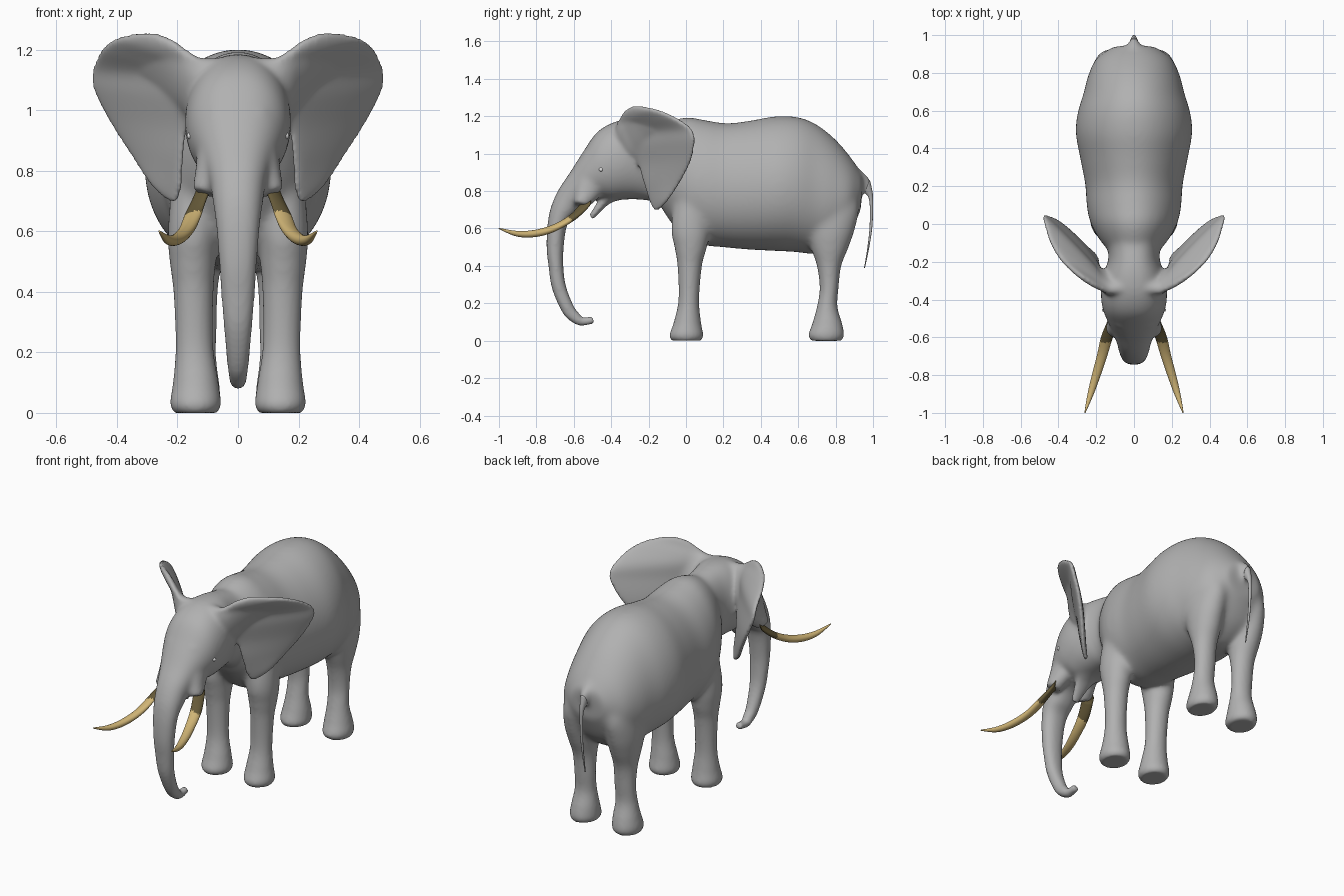
import bpy
import bmesh
import math
from mathutils import Vector

old = bpy.data.objects.get("Cube")
if old:
    bpy.data.objects.remove(old, do_unlink=True)


def material(name, color):
    mat = bpy.data.materials.new(name)
    mat.use_nodes = True
    rgba = (*color, 1)
    mat.diffuse_color = rgba
    mat.node_tree.nodes["Principled BSDF"].inputs["Base Color"].default_value = rgba
    return mat


grey = material("grey skin", (.44, .44, .44))
ivory = material("ivory", (.63, .46, .18))
root_brown = material("tusk root brown", (.13, .1, .04))
eye_white = material("eye white", (.9, .9, .9))


def smooth_rows(rows, steps):
    """Catmull-Rom interpolation of rows of numbers."""
    result = []
    last = len(rows) - 1
    for i in range(last):
        a, b, c, d = (rows[min(max(k, 0), last)] for k in range(i - 1, i + 3))
        for s in range(steps):
            t = s / steps
            result.append([
                q + t * (r - p + t * (2 * p - 5 * q + 4 * r - u + t * (3 * (q - r) + u - p))) / 2
                for p, q, r, u in zip(a, b, c, d)])
    return result + [list(rows[-1])]


def loft(name, rows, mat, side=1, steps=6, sides=56, bias=0, power=1):
    """Skin oval sections; each row is two opposite edge points and a half width."""
    rows = smooth_rows(rows, steps)
    edges = [(Vector(r[:3]), Vector(r[3:6]), r[6]) for r in rows]
    mids = [(p + q) / 2 for p, q, w in edges]
    bm = bmesh.new()
    rings = []
    for i, (p, q, w) in enumerate(edges):
        tangent = mids[min(i + 1, len(mids) - 1)] - mids[max(i - 1, 0)]
        half = (p - q) / 2
        across = half.cross(tangent).normalized()
        ring = []
        for k in range(sides):
            ang = math.tau * k / sides
            c, s = math.cos(ang), math.sin(ang)
            width = math.copysign(abs(s) ** power, s) * w
            co = mids[i] + half * (c - bias * s * s) + across * width
            co.x *= side
            ring.append(bm.verts.new(co))
        rings.append(ring)
    for lower, upper in zip(rings, rings[1:]):
        for k in range(sides):
            n = (k + 1) % sides
            bm.faces.new((lower[k], lower[n], upper[n], upper[k]))
    bm.faces.new(rings[0])
    bm.faces.new(rings[-1])
    bmesh.ops.recalc_face_normals(bm, faces=bm.faces)
    mesh = bpy.data.meshes.new(name)
    bm.to_mesh(mesh)
    bm.free()
    mesh.materials.append(mat)
    mesh.shade_smooth()
    obj = bpy.data.objects.new(name, mesh)
    bpy.context.collection.objects.link(obj)
    return obj


def planar(rows):
    """Rows of (y, z) front edge, (y, z) back edge and half width on the midline."""
    return [(0, a, b, 0, c, d, w) for a, b, c, d, w in rows]


def leg_rows(rows):
    """Rows of height, x centre, front y, back y and half width."""
    return [(x, f, z, x, b, z, w) for z, x, f, b, w in rows]


# Torso from chest to rump
torso = planar([
    (-.17, 1.12, -.15, .75, .11), (-.1, 1.165, -.1, .66, .17),
    (0, 1.195, 0, .54, .228), (.1, 1.18, .1, .51, .25),
    (.22, 1.163, .2, .5, .258), (.35, 1.178, .33, .488, .283),
    (.48, 1.2, .48, .48, .308), (.6, 1.195, .58, .475, .298),
    (.7, 1.155, .68, .465, .268), (.8, 1.075, .77, .48, .243),
    (.885, .975, .865, .56, .2), (.945, .885, .935, .7, .11)])

# Neck, head and trunk in one sweep
head = planar([
    (-.05, 1.15, -.08, .68, .15), (-.18, 1.175, -.17, .74, .135),
    (-.28, 1.185, -.25, .755, .16), (-.38, 1.17, -.33, .755, .175),
    (-.475, 1.115, -.4, .75, .168), (-.55, 1.01, -.45, .76, .145),
    (-.62, .9, -.5, .75, .115), (-.68, .81, -.54, .73, .095),
    (-.72, .72, -.585, .68, .083), (-.74, .62, -.635, .62, .072),
    (-.745, .5, -.655, .49, .062), (-.735, .4, -.655, .38, .055),
    (-.715, .275, -.64, .285, .046), (-.66, .15, -.6, .185, .036),
    (-.61, .1, -.57, .145, .03), (-.56, .08, -.55, .125, .026),
    (-.49, .092, -.5, .13, .02)])

# Lower lip below the mouth
jaw = planar([
    (-.3, .85, -.28, .765, .1), (-.4, .82, -.38, .745, .08),
    (-.46, .76, -.43, .715, .05), (-.515, .675, -.5, .645, .022)])

front_leg = leg_rows([
    (.9, .12, -.04, .12, .08), (.62, .147, -.08, .13, .085),
    (.5, .149, -.062, .112, .077), (.4, .147, -.045, .085, .066),
    (.22, .144, -.04, .07, .062), (.1, .14, -.065, .08, .075),
    (.03, .14, -.088, .092, .084), (0, .14, -.075, .08, .07)])

rear_leg = leg_rows([
    (.88, .1, .62, .88, .08), (.72, .13, .62, .925, .09),
    (.6, .14, .635, .905, .092), (.5, .138, .665, .87, .083),
    (.4, .135, .7, .83, .068), (.28, .133, .715, .815, .062),
    (.18, .135, .7, .81, .063), (.09, .137, .675, .835, .076),
    (.03, .14, .655, .845, .082), (0, .14, .67, .83, .07)])

# Cheek swelling that holds the tusk
socket = [
    (.06, -.55, 1, .06, -.4, .92, .065), (.085, -.59, .84, .085, -.455, .78, .055),
    (.112, -.6, .735, .112, -.525, .715, .042)]

# Fillet that carries the forehead out into the ear
crest = [
    (0, -.34, 1.178, 0, -.27, .95, .07), (.12, -.355, 1.172, .12, -.27, .95, .055),
    (.19, -.325, 1.195, .19, -.235, 1, .032), (.26, -.28, 1.218, .26, -.195, 1.06, .014),
    (.33, -.225, 1.225, .33, -.155, 1.12, .003)]

# Ear ribs from the lower lobe to the upper rim
ear = [
    (.2, -.17, .7, .22, -.15, .695, .009), (.185, -.2, .76, .28, -.1, .745, .014),
    (.18, -.23, .85, .35, -.03, .85, .018), (.165, -.26, .95, .42, .025, .96, .021),
    (.14, -.31, 1.04, .475, .045, 1.07, .022), (.12, -.34, 1.11, .477, .02, 1.14, .022),
    (.11, -.36, 1.14, .445, -.09, 1.208, .022), (.11, -.37, 1.15, .385, -.19, 1.243, .02),
    (.14, -.365, 1.175, .29, -.275, 1.255, .017), (.18, -.35, 1.2, .22, -.325, 1.235, .01)]

tail = planar([
    (.87, .96, .84, .86, .045), (.945, .905, .92, .81, .04),
    (.983, .86, .955, .79, .022), (1, .77, .98, .75, .011),
    (.997, .62, .982, .62, .008), (.98, .5, .97, .5, .006),
    (.957, .39, .952, .39, .003)])

skin = [loft("body", torso, grey, bias=.08),
        loft("head_and_trunk", head, grey, power=.85),
        loft("jaw", jaw, grey),
        loft("tail_root", tail[:4], grey)]
for side, label in ((1, "left"), (-1, "right")):
    skin += [loft(label + "_front_leg", front_leg, grey, side),
             loft(label + "_rear_leg", rear_leg, grey, side),
             loft(label + "_tusk_socket", socket, grey, side),
             loft(label + "_brow", crest, grey, side),
             loft(label + "_ear", ear, grey, side, power=.7)]

# Blend the skin parts into one smooth surface
bpy.ops.object.select_all(action="DESELECT")
for obj in skin:
    obj.select_set(True)
body = skin[0]
bpy.context.view_layer.objects.active = body
bpy.ops.object.join()
fuse = body.modifiers.new("fuse", "REMESH")
fuse.mode = "VOXEL"
fuse.voxel_size = .009
bpy.ops.object.modifier_apply(modifier="fuse")

# Relax the torso joints most, the face and ear roots a little
joints = body.vertex_groups.new(name="joints")
for v in body.data.vertices:
    x, y, z = abs(v.co.x), v.co.y, v.co.z
    on_ear = z > .66 and (x > .24 and y < .08 or x > .16 and y < -.12)
    weight = 0 if on_ear else min((z - .4) * 5, (y + .25) * 10, (1 - y) * 15, 1)
    if x < .27 and y < -.2 and z > .7:
        weight = max(weight, .4 * min((z - .7) * 20, (.27 - x) * 15, 1))
    joints.add([v.index], max(weight, 0), "REPLACE")
for group, count in (("joints", 45), ("", 7)):
    relax = body.modifiers.new("relax", "SMOOTH")
    relax.iterations = count
    relax.vertex_group = group
    bpy.ops.object.modifier_apply(modifier=relax.name)
body.data.shade_smooth()

loft("tail", tail[2:], grey, sides=16)

# Tusks with a darker root, and small eyes
tusk_path = [
    (.115, -.53, .735, .032), (.145, -.605, .662, .031), (.17, -.7, .605, .027),
    (.2, -.8, .575, .023), (.23, -.9, .572, .016), (.26, -1, .6, .003)]
tusk = [(x, y - r * .4, z - r * .9, x, y + r * .4, z + r * .9, r)
        for x, y, z, r in tusk_path]
for side, label in ((1, "left"), (-1, "right")):
    obj = loft(label + "_tusk", tusk, ivory, side, steps=10, sides=24)
    obj.data.materials.append(root_brown)
    for face in obj.data.polygons:
        face.material_index = int(face.center.y * .8 + face.center.z * .55 > -.135)
    hit, spot, normal, index = body.ray_cast(
        Vector((side, -.455, .915)), Vector((-side, 0, 0)))
    bpy.ops.mesh.primitive_uv_sphere_add(
        segments=16, ring_count=8, radius=.011, location=spot - normal * .004)
    eye = bpy.context.object
    eye.name = label + "_eye"
    eye.data.materials.append(eye_white)
    bpy.ops.object.shade_smooth()
